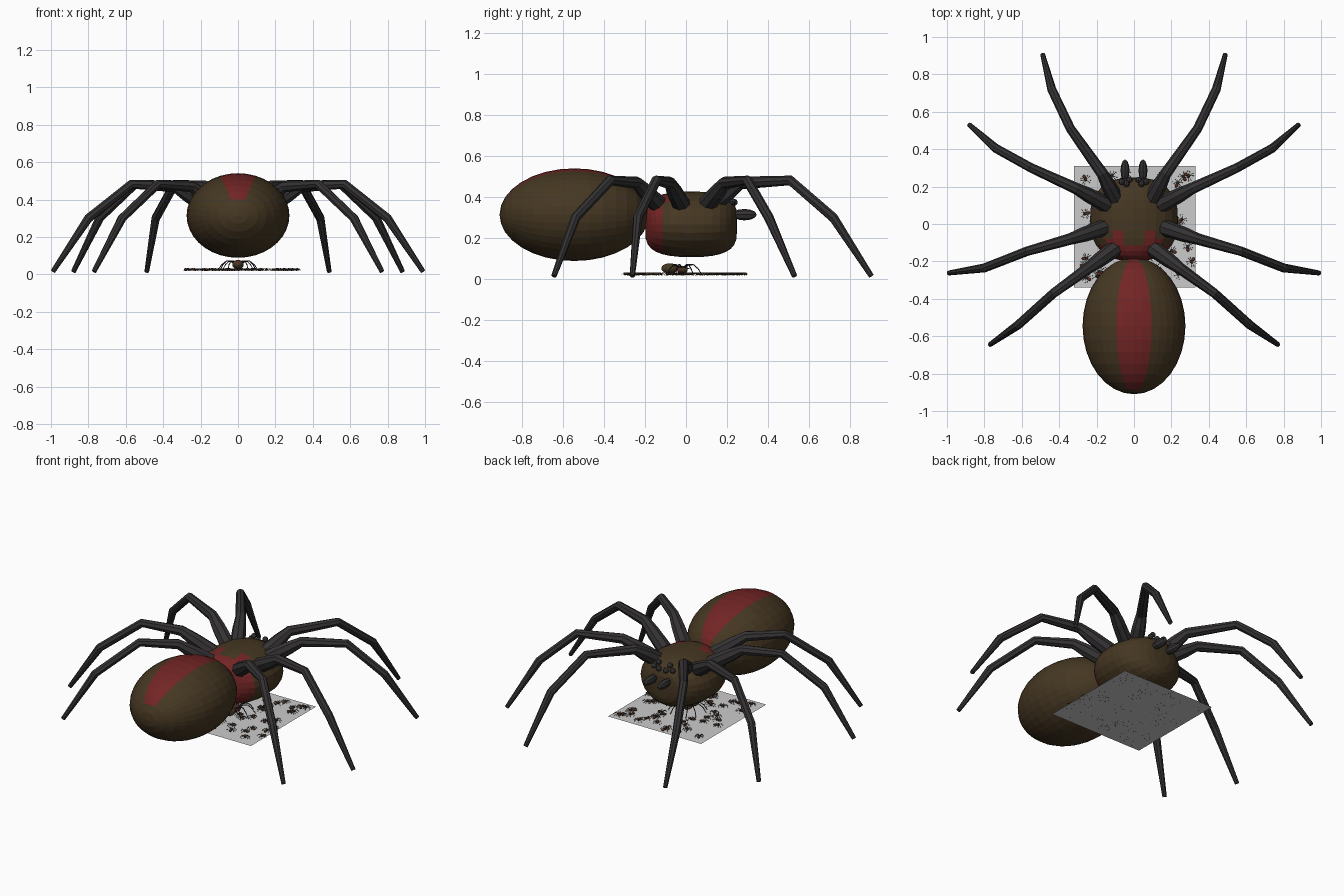
import bpy, bmesh, math, random
from mathutils import Vector, Matrix

if "Cube" in bpy.data.objects:
    bpy.data.objects.remove(bpy.data.objects["Cube"])

random.seed(4)


def material(name, rgb):
    m = bpy.data.materials.new(name)
    m.diffuse_color = (*rgb, 1)
    m.use_nodes = True
    m.node_tree.nodes["Principled BSDF"].inputs["Base Color"].default_value = m.diffuse_color
    return m


BROWN = material("brown", (0.06, 0.038, 0.016))
RED = material("red", (0.17, 0.018, 0.018))
BLACK = material("charcoal", (0.034, 0.031, 0.033))


def finish(name, bm, mats):
    bmesh.ops.recalc_face_normals(bm, faces=bm.faces)
    me = bpy.data.meshes.new(name)
    bm.to_mesh(me)
    bm.free()
    for m in mats:
        me.materials.append(m)
    ob = bpy.data.objects.new(name, me)
    bpy.context.collection.objects.link(ob)
    return ob


def spow(v, e):
    return math.copysign(abs(v) ** e, v)


def blob(bm, centre, size, segs, rings, ex=1.0, ez=1.0, ey=1.0):
    """Rounded form with its poles along y; exponents below 1 make it boxier."""
    new = bmesh.ops.create_uvsphere(bm, u_segments=segs, v_segments=rings, radius=1)["verts"]
    for v in new:
        a, b, c = v.co
        r = math.hypot(a, b)
        ux, uz = (a / r, b / r) if r > 1e-5 else (0, 0)
        r = 0 if r < 1e-5 else r
        v.co = Vector(centre) + Vector((ux * r ** ex * size[0],
                                        spow(c, ey) * size[1],
                                        uz * r ** ez * size[2]))


def leg_tube(bm, pts, radii, sides=8):
    pts = [Vector(p) for p in pts]
    rings = []
    for i, (p, r) in enumerate(zip(pts, radii)):
        d = (pts[min(i + 1, len(pts) - 1)] - pts[max(i - 1, 0)]).normalized()
        u = d.cross(Vector((0, 0, 1))).normalized()
        w = u.cross(d)
        rings.append([bm.verts.new(p + r * (math.cos(t) * u + math.sin(t) * w))
                      for t in (2 * math.pi * k / sides for k in range(sides))])
    for a, b in zip(rings, rings[1:]):
        for k in range(sides):
            n = (k + 1) % sides
            bm.faces.new((a[k], a[n], b[n], b[k]))
    bm.faces.new(rings[0])
    bm.faces.new(rings[-1])


parts = []

# abdomen with red back stripe
bm = bmesh.new()
blob(bm, (0, -0.545, 0.315), (0.275, 0.365, 0.226), 36, 16)
for f in bm.faces:
    c = f.calc_center_median() - Vector((0, -0.545, 0.315))
    ang = math.degrees(math.atan2(abs(c.x) / 0.275, c.z / 0.226))
    f.material_index = 1 if ang < 20 and c.y > -0.345 else 0
parts.append(finish("abdomen", bm, [BROWN, RED]))

# head section with red rear band
bm = bmesh.new()
blob(bm, (0, 0.025, 0.268), (0.235, 0.225, 0.16), 24, 16, ex=0.85, ez=0.5, ey=0.8)
for f in bm.faces:
    c = f.calc_center_median()
    f.material_index = 1 if c.y < -0.1 or (c.z > 0.38 and c.y < -0.01 - abs(abs(c.x) - 0.06)
                                           and abs(c.x) > 0.04) else 0
parts.append(finish("head_body", bm, [BROWN, RED]))

# eight bent legs
LEGS = [
    [(.09, .12, .36), (.17, .27, .47), (.34, .51, .482), (.44, .72, .30), (.488, .905, .015)],
    [(.14, .10, .36), (.31, .19, .47), (.55, .30, .482), (.74, .405, .30), (.88, .53, .015)],
    [(.16, -.02, .36), (.34, -.08, .47), (.57, -.145, .482), (.80, -.235, .30), (.99, -.262, .015)],
    [(.10, -.13, .36), (.25, -.24, .47), (.43, -.37, .482), (.62, -.54, .30), (.77, -.645, .015)],
]
for i, pts in enumerate(LEGS):
    for side, s in (("right", 1), ("left", -1)):
        bm = bmesh.new()
        p = [Vector((x * s, y, z)) for x, y, z in pts]
        p.insert(1, p[0].lerp(p[1], 0.6))
        leg_tube(bm, p, (.045, .04, .031, .025, .024, .013))
        parts.append(finish(f"leg_{i + 1}_{side}", bm, [BLACK]))

# fangs and eyes
for side, s in (("right", 1), ("left", -1)):
    bm = bmesh.new()
    blob(bm, (0.048 * s, 0.285, 0.315), (0.024, 0.06, 0.028), 8, 6)
    parts.append(finish("fang_" + side, bm, [BLACK]))
    bm = bmesh.new()
    for x, y, z in ((.025, .235, .375), (.065, .225, .38), (.04, .215, .405)):
        blob(bm, (x * s, y, z), (.017, .017, .017), 8, 6)
    parts.append(finish("eyes_" + side, bm, [BLACK]))

# one combined mesh shared by every small spider
bm = bmesh.new()
slot = {BROWN.name: 0, RED.name: 1, BLACK.name: 2}
for ob in parts:
    start = len(bm.faces)
    bm.from_mesh(ob.data)
    bm.faces.ensure_lookup_table()
    for f in bm.faces[start:]:
        f.material_index = slot[ob.data.materials[f.material_index].name]
small = finish("young_spider", bm, [BROWN, RED, BLACK])
small.matrix_world = Matrix.Translation((0, -0.02, 0.018)) @ Matrix.Scale(0.11, 4)

# tiny spiders scattered over the sheet
for i in range(55):
    ob = bpy.data.objects.new(f"tiny_spider_{i + 1}", small.data)
    bpy.context.collection.objects.link(ob)
    x, y = random.uniform(-.29, .31), random.uniform(-.32, .28)
    ob.matrix_world = (Matrix.Translation((x, y, 0.017))
                       @ Matrix.Rotation(random.uniform(0, 2 * math.pi), 4, "Z")
                       @ Matrix.Scale(0.03, 4))

# flat grey sheet
bm = bmesh.new()
bmesh.ops.create_grid(bm, x_segments=1, y_segments=1, size=0.325)
bmesh.ops.translate(bm, verts=bm.verts, vec=(0.003, -0.015, 0.02))
finish("ground_sheet", bm, [])
